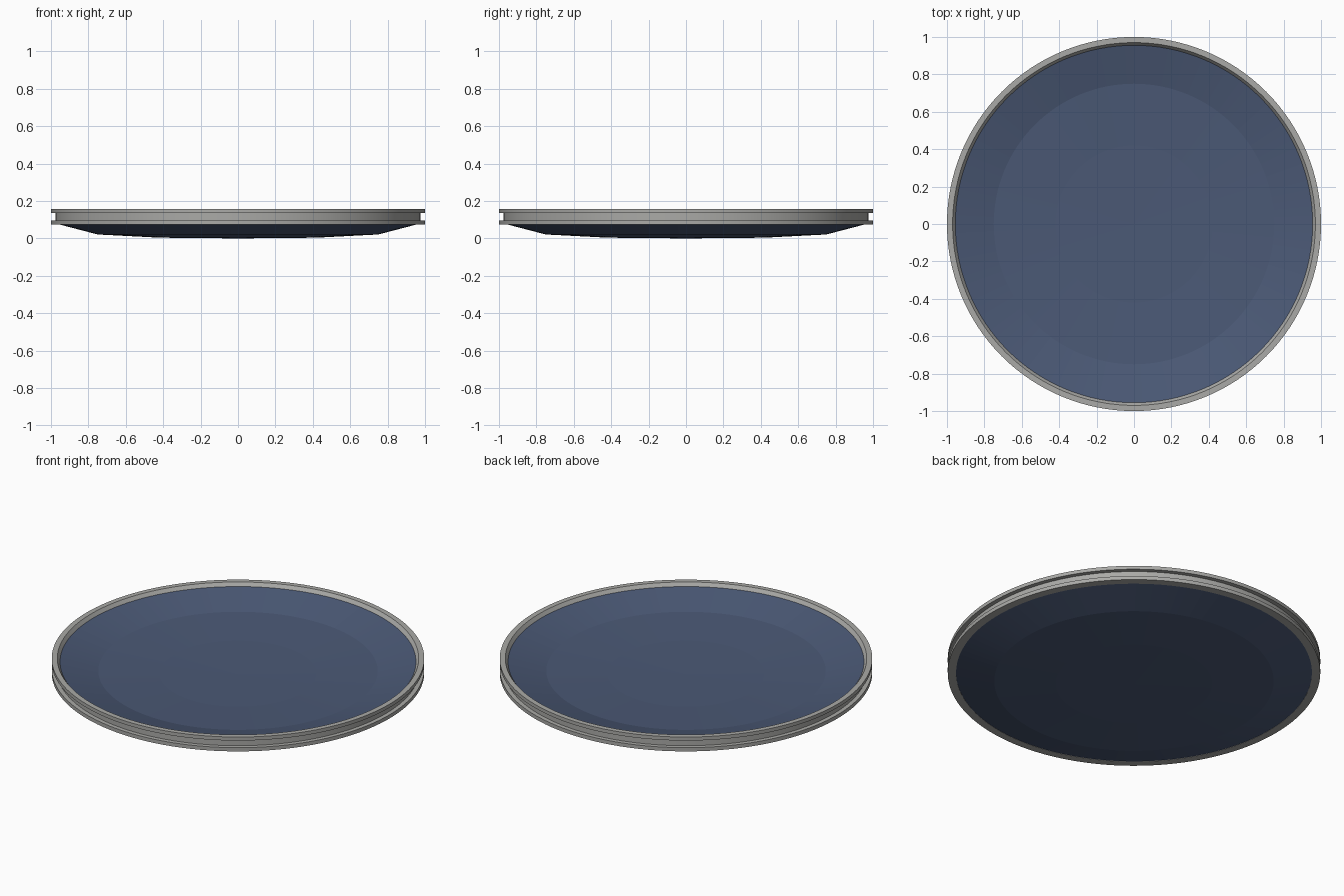
import bpy, bmesh, math

if "Cube" in bpy.data.objects:
    bpy.data.objects.remove(bpy.data.objects["Cube"])

SEG = 128

def material(name, rgb):
    m = bpy.data.materials.new(name)
    m.diffuse_color = (*rgb, 1)
    m.use_nodes = True
    m.node_tree.nodes["Principled BSDF"].inputs["Base Color"].default_value = m.diffuse_color
    return m

def lathe(name, profile, mat, closed, smooth):
    """Spin a (radius, height) profile around z; radius 0 makes a pole."""
    bm = bmesh.new()
    vs = [bm.verts.new((r, 0, z)) for r, z in profile]
    es = [bm.edges.new(p) for p in zip(vs, vs[1:])]
    if closed:
        es.append(bm.edges.new((vs[-1], vs[0])))
    bmesh.ops.spin(bm, geom=vs + es, cent=(0, 0, 0), axis=(0, 0, 1),
                   angle=2 * math.pi, steps=SEG, use_merge=True)
    bmesh.ops.remove_doubles(bm, verts=bm.verts, dist=1e-5)
    bmesh.ops.recalc_face_normals(bm, faces=bm.faces)
    me = bpy.data.meshes.new(name)
    bm.to_mesh(me)
    bm.free()
    me.materials.append(mat)
    ob = bpy.data.objects.new(name, me)
    bpy.context.collection.objects.link(ob)
    if smooth:
        bpy.ops.object.select_all(action='DESELECT')
        ob.select_set(True)
        bpy.context.view_layer.objects.active = ob
        bpy.ops.object.shade_smooth_by_angle(angle=math.radians(30))
    return ob

grey = material("rim grey", (0.40, 0.40, 0.385))
blue = material("glass blue", (0.07, 0.10, 0.18))

# grooved outer rim with a chamfered inner lip
lathe("grooved_rim", [(1.0, 0.158), (0.97, 0.158), (0.955, 0.137), (0.955, 0.073),
                      (1.0, 0.073), (1.0, 0.095), (0.975, 0.095), (0.975, 0.137),
                      (1.0, 0.137)], grey, True, True)

# shallow concave disc of even thickness
curve = [(0, 0), (0.42, 0.004), (0.75, 0.021), (0.957, 0.075)]
T = 0.063
lathe("concave_disc", curve + [(r, z + T) for r, z in reversed(curve)], blue, False, False)
